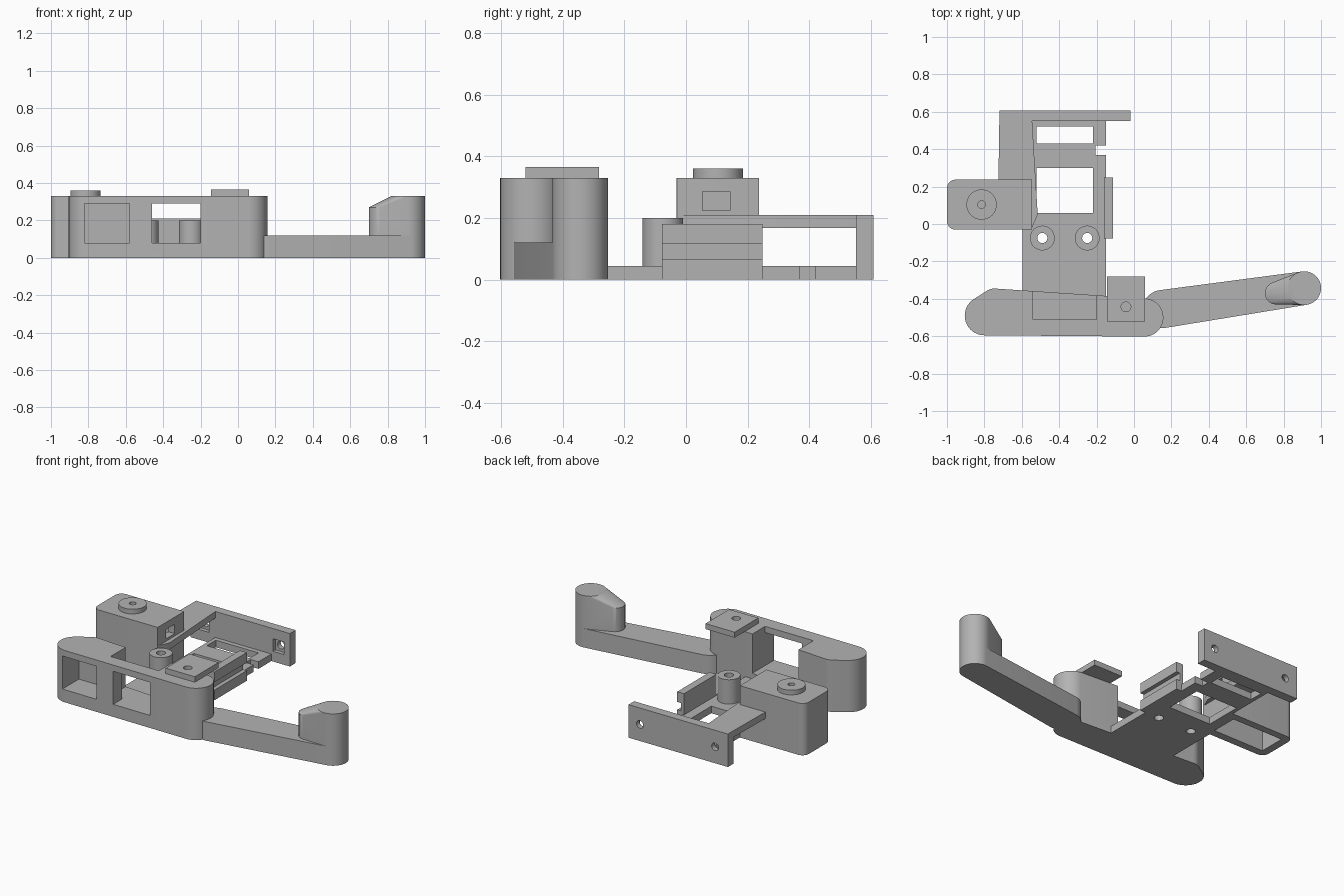
import bpy, bmesh, math
from mathutils.geometry import convex_hull_2d

if "Cube" in bpy.data.objects:
    bpy.data.objects.remove(bpy.data.objects["Cube"], do_unlink=True)

grey = bpy.data.materials.new("plain grey")
grey.use_nodes = True
grey.diffuse_color = (0.45, 0.45, 0.45, 1)
grey.node_tree.nodes["Principled BSDF"].inputs["Base Color"].default_value = (0.45, 0.45, 0.45, 1)


def finish(name, bm):
    bmesh.ops.recalc_face_normals(bm, faces=bm.faces)
    mesh = bpy.data.meshes.new(name)
    bm.to_mesh(mesh)
    bm.free()
    mesh.materials.append(grey)
    obj = bpy.data.objects.new(name, mesh)
    bpy.context.collection.objects.link(obj)
    return obj


def prism(name, pts, z0, z1):
    bm = bmesh.new()
    face = bm.faces.new([bm.verts.new((x, y, z0)) for x, y in pts])
    ext = bmesh.ops.extrude_face_region(bm, geom=[face])
    for v in ext["geom"]:
        if isinstance(v, bmesh.types.BMVert):
            v.co.z = z1
    return finish(name, bm)


def box(name, x0, x1, y0, y1, z0, z1):
    return prism(name, [(x0, y0), (x1, y0), (x1, y1), (x0, y1)], z0, z1)


def ring(x, y, r, n=48):
    return [(x + r * math.cos(math.tau * i / n), y + r * math.sin(math.tau * i / n)) for i in range(n)]


def cyl(name, x, y, r, z0, z1):
    return prism(name, ring(x, y, r), z0, z1)


def hull(name, circles, z0, z1):
    pts = [p for c in circles for p in ring(*c)]
    return prism(name, [pts[i] for i in convex_hull_2d(pts)], z0, z1)


def cut(obj, *tools):
    for tool in tools:
        mod = obj.modifiers.new("cut", "BOOLEAN")
        mod.operation, mod.solver, mod.object = "DIFFERENCE", "EXACT", tool
        bpy.context.view_layer.objects.active = obj
        bpy.ops.object.modifier_apply(modifier=mod.name)
        bpy.data.objects.remove(tool, do_unlink=True)
    return obj


# Front housing with two windows and an open notch at the back
cut(hull("front_housing", [(-0.8, -0.49, 0.105), (-0.745, -0.425, 0.08), (0.055, -0.5, 0.102)], 0, 0.33),
    box("window_cut", -0.82, -0.58, -0.7, -0.43, 0.08, 0.29),
    box("window_cut", -0.46, -0.2, -0.7, -0.45, 0.08, 0.29),
    box("notch_cut", -0.54, -0.2, -0.51, -0.2, 0.08, 0.5))

# Overhanging top pad with a screw hole
cut(box("top_pad", -0.145, 0.06, -0.52, -0.282, 0.33, 0.365),
    cyl("hole_cut", -0.043, -0.443, 0.026, 0.3, 0.4))

# Arm with an upright finger at its tip
hull("arm", [(0.15, -0.455, 0.102), (0.91, -0.343, 0.09)], 0, 0.12)
cyl("arm_tip", 0.91, -0.343, 0.09, 0, 0.125)
bm = bmesh.new()
for x, y, r, top in [(0.76, -0.37, 0.06, 0.27), (0.91, -0.343, 0.09, 0.33)]:
    for z in (0.115, top):
        for px, py in ring(x, y, r):
            bm.verts.new((px, py, z))
res = bmesh.ops.convex_hull(bm, input=bm.verts[:])
bmesh.ops.delete(bm, geom=[v for v in bm.verts if not v.link_faces], context="VERTS")
bmesh.ops.dissolve_limit(bm, angle_limit=0.01, verts=bm.verts[:], edges=bm.edges[:])
finish("finger", bm)

# Base plate and hollow frame
posts = [-0.49, -0.25]
cut(box("base_plate", -0.595, -0.15, -0.55, -0.02, 0, 0.045),
    *[cyl("hole_cut", x, -0.075, 0.027, -0.1, 0.1) for x in posts])
cut(box("frame", -0.545, -0.15, -0.02, 0.56, 0, 0.045),
    box("frame_cut", -0.52, -0.22, 0.06, 0.3, -0.1, 0.1),
    box("frame_cut", -0.52, -0.22, 0.43, 0.52, -0.1, 0.1),
    box("frame_cut", -0.205, -0.1, 0.37, 0.42, -0.1, 0.1))

# Screw posts
for x in posts:
    cut(cyl("screw_post", x, -0.075, 0.066, 0.04, 0.2),
        cyl("hole_cut", x, -0.075, 0.027, -0.1, 0.3))

# Grooved side rail
cut(box("side_rail", -0.16, -0.112, -0.077, 0.248, 0, 0.18),
    box("groove_cut", -0.138, -0.05, -0.2, 0.4, 0.065, 0.115))

# Hollow side housing, rounded on its outer corners
r = 0.045
cut(hull("side_housing", [(-1 + r, -0.03 + r, r), (-1 + r, 0.237 - r, r),
                          (-0.546, -0.029, 0.001), (-0.546, 0.236, 0.001)], 0, 0.33),
    box("cavity_cut", -0.95, -0.59, 0.02, 0.19, -0.1, 0.29),
    box("slot_cut", -0.65, -0.4, 0.053, 0.142, 0.225, 0.285))
cut(cyl("round_boss", -0.815, 0.104, 0.081, 0.325, 0.36),
    cyl("hole_cut", -0.815, 0.104, 0.02, 0.34, 0.4))

# Bridge to the rear plate
prism("bridge", [(-0.725, 0.23), (-0.545, 0.23), (-0.545, -0.02), (-0.515, 0.05),
                 (-0.545, 0.56), (-0.72, 0.56)], 0.168, 0.21)

# Rear plate with screw holes and square recesses
rear = box("rear_plate", -0.72, -0.02, 0.55, 0.607, 0, 0.21)
for x in (-0.63, -0.1):
    tool = cyl("hole_cut", x, 0.105, 0.024, -1, 1)
    for v in tool.data.vertices:
        v.co.y, v.co.z = v.co.z, v.co.y
    tool.data.flip_normals()
    cut(rear, tool, box("recess_cut", x - 0.04, x + 0.04, 0.5, 0.575, 0.065, 0.145))

# Smooth round walls, keep hard edges
bpy.ops.object.select_all(action="DESELECT")
for obj in bpy.context.collection.objects:
    if obj.type == "MESH" and grey.name in obj.data.materials:
        obj.select_set(True)
        bpy.context.view_layer.objects.active = obj
bpy.ops.object.shade_smooth_by_angle(angle=math.radians(30))
